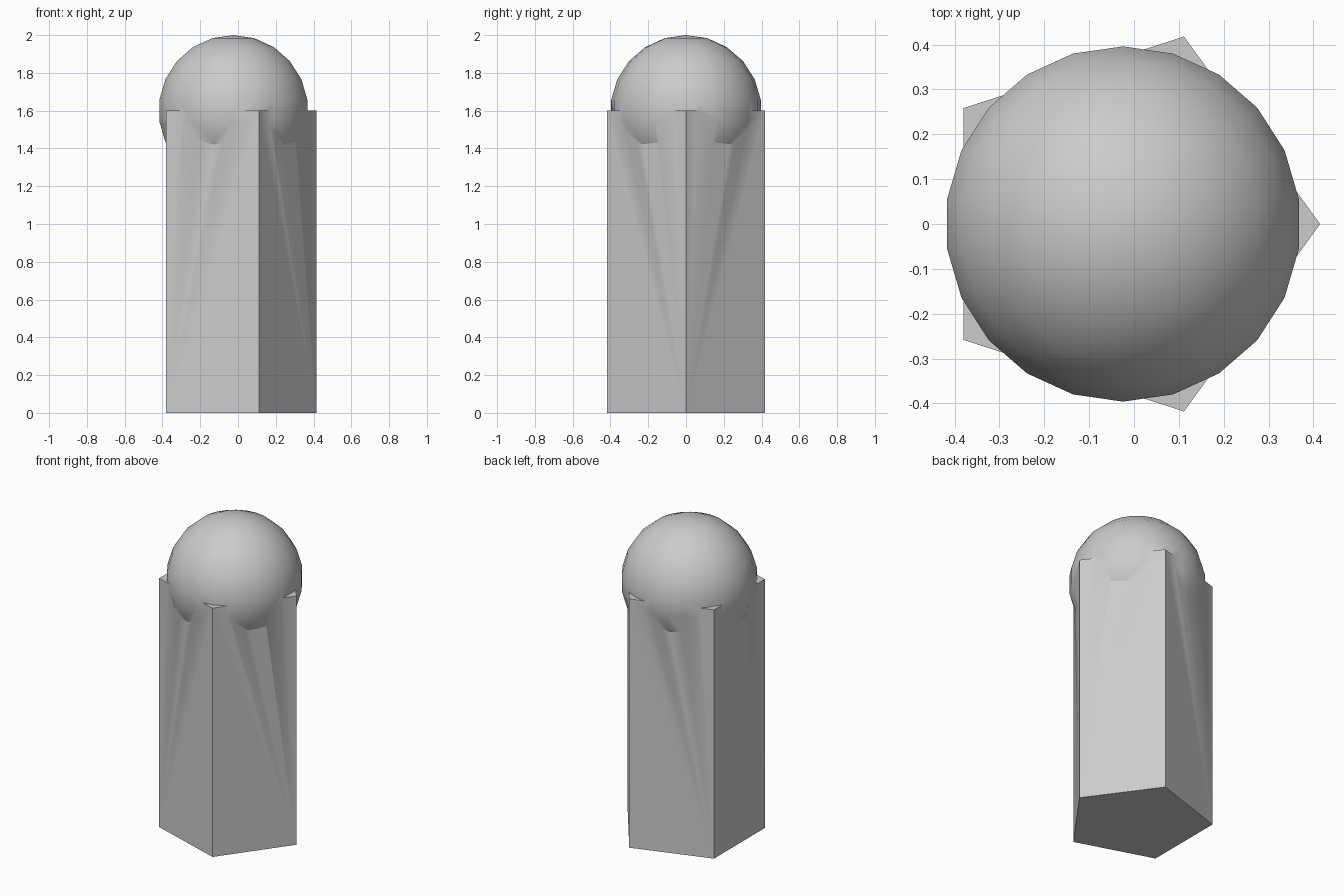
import bpy
import math

cube = bpy.data.objects.get("Cube")
if cube:
    bpy.data.objects.remove(cube, do_unlink=True)

CENTRE_X = -0.0245
POST_RADIUS = 0.4395
POST_HEIGHT = 1.6
DOME_RADIUS = 0.4
SEGMENTS = 22

# Single grey finish
grey = bpy.data.materials.new("plain_grey")
grey.use_nodes = True
colour = (0.6, 0.6, 0.6, 1.0)
grey.diffuse_color = colour
grey.node_tree.nodes["Principled BSDF"].inputs["Base Color"].default_value = colour


def finish(obj, name):
    """Name a part, bake its transform and give it the grey finish."""
    obj.name = name
    bpy.ops.object.transform_apply(location=True, rotation=True, scale=True)
    obj.data.materials.append(grey)
    return obj


# Ball: its centre sits level with the top of the post
bpy.ops.mesh.primitive_uv_sphere_add(
    segments=SEGMENTS, ring_count=SEGMENTS // 2, radius=DOME_RADIUS,
    location=(CENTRE_X, 0, POST_HEIGHT))
ball = finish(bpy.context.object, "ball_helper")
ball.hide_render = True

# Five-sided post with one corner pointing to the left side (+x)
bpy.ops.mesh.primitive_cylinder_add(
    vertices=5, radius=POST_RADIUS, depth=POST_HEIGHT,
    location=(CENTRE_X, 0, POST_HEIGHT / 2),
    rotation=(0, 0, -math.pi / 2))
post = finish(bpy.context.object, "domed_post")

# Merge the ball into the post as one surface
union = post.modifiers.new("merge_ball", "BOOLEAN")
union.operation = "UNION"
union.solver = "EXACT"
union.object = ball
bpy.ops.object.modifier_apply(modifier=union.name)
bpy.data.objects.remove(ball, do_unlink=True)

# Smooth dome, crisp post corners
bpy.ops.object.shade_smooth_by_angle(angle=math.radians(30))
